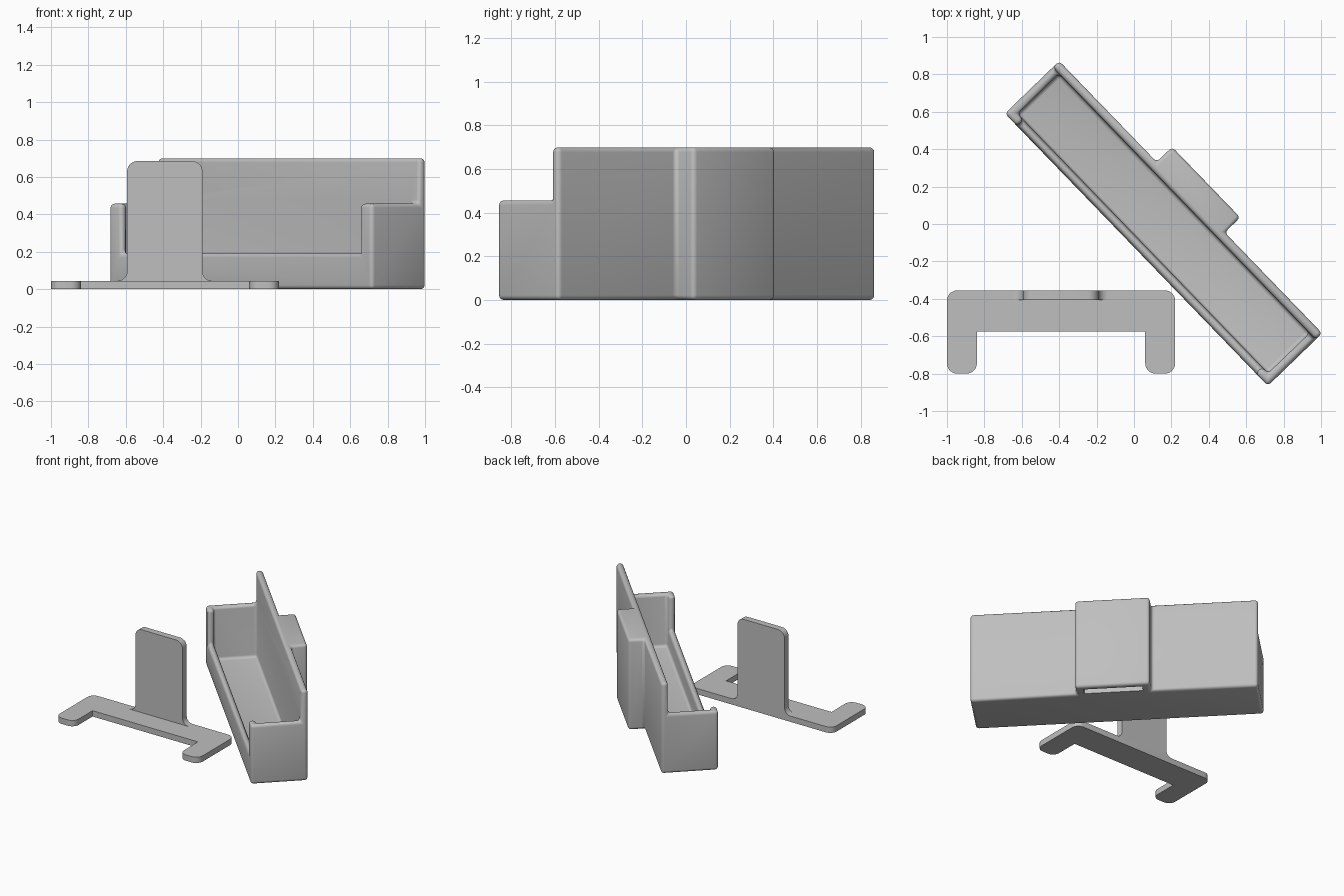
import bpy, bmesh, math
from mathutils import Vector

if "Cube" in bpy.data.objects:
    bpy.data.objects.remove(bpy.data.objects["Cube"])

grey = bpy.data.materials.new("plain grey")
grey.diffuse_color = (0.52, 0.52, 0.52, 1)
grey.use_nodes = True
grey.node_tree.nodes["Principled BSDF"].inputs["Base Color"].default_value = grey.diffuse_color


def outline(pts, steps=7):
    """2D outline from (x, y, corner radius) points."""
    out = []
    for i, (x, y, r) in enumerate(pts):
        p = Vector((x, y))
        if r == 0:
            out.append(p)
            continue
        a = (Vector(pts[i - 1][:2]) - p).normalized()
        b = (Vector(pts[(i + 1) % len(pts)][:2]) - p).normalized()
        c = p + (a + b) * r          # right-angled corners
        for k in range(steps + 1):
            t = k / steps * math.pi / 2
            out.append(c - b * r * math.cos(t) - a * r * math.sin(t))
    return out


def prism(name, pts, lo, hi, upright=False):
    """Extrude an outline along z, or along y when upright."""
    bm = bmesh.new()
    place = (lambda p, h: (p.x, h, p.y)) if upright else (lambda p, h: (p.x, p.y, h))
    low = [bm.verts.new(place(p, lo)) for p in pts]
    top = [bm.verts.new(place(p, hi)) for p in pts]
    bm.faces.new(low)
    bm.faces.new(top)
    for i in range(len(pts)):
        j = (i + 1) % len(pts)
        bm.faces.new((low[i], low[j], top[j], top[i]))
    bmesh.ops.recalc_face_normals(bm, faces=bm.faces)
    me = bpy.data.meshes.new(name)
    bm.to_mesh(me)
    bm.free()
    ob = bpy.data.objects.new(name, me)
    bpy.context.collection.objects.link(ob)
    me.materials.append(grey)
    return ob


def block(name, x0, x1, y0, y1, z0, z1):
    pts = [(x0, y0, 0), (x1, y0, 0), (x1, y1, 0), (x0, y1, 0)]
    return prism(name, outline(pts), z0, z1)


def activate(ob):
    bpy.ops.object.select_all(action='DESELECT')
    ob.select_set(True)
    bpy.context.view_layer.objects.active = ob


def apply_mod(ob, kind, **settings):
    m = ob.modifiers.new(kind.lower(), kind)
    for k, v in settings.items():
        setattr(m, k, v)
    activate(ob)
    bpy.ops.object.modifier_apply(modifier=m.name)


def cut(ob, *bounds):
    c = block("cutter", *bounds)
    c.hide_render = True
    apply_mod(ob, 'BOOLEAN', operation='DIFFERENCE', solver='EXACT', object=c)
    bpy.data.objects.remove(c)


def smooth(ob):
    activate(ob)
    bpy.ops.object.shade_smooth_by_angle(angle=math.radians(35))


# Tray with a socket block on its back, built straight and then turned
A, B, WALL = 1.012, 0.202, 0.048
S, SB = 0.262, 0.317
tray = prism("tray", outline([(-A, -B, 0), (A, -B, 0), (A, B, 0), (S, B, 0),
                              (S, SB, 0), (-S, SB, 0), (-S, B, 0), (-A, B, 0)]), 0, 0.70)
cut(tray, -A + WALL, A - WALL, -B + WALL, B - WALL, 0.05, 1)   # inside
cut(tray, -2, 2, -1, B - WALL, 0.457, 1)                       # lower end walls
cut(tray, -0.918, 0.918, -1, -B + WALL + 0.02, 0.19, 1)        # low front wall
apply_mod(tray, 'DECIMATE', decimate_type='DISSOLVE', angle_limit=math.radians(1))
apply_mod(tray, 'BEVEL', width=0.022, segments=4, limit_method='ANGLE',
          angle_limit=math.radians(40))
cut(tray, -0.207, 0.207, 0.22, 0.278, -0.1, 0.64)              # blind socket
smooth(tray)
tray.rotation_euler.z = math.radians(-46)
tray.location = (0.158, 0.003, 0)

# Flat U-shaped foot
R = 0.055
foot = prism("foot", outline([
    (-1, -0.355, R), (-1, -0.80, R), (-0.84, -0.80, R), (-0.84, -0.575, 0),
    (0.06, -0.575, 0), (0.06, -0.80, R), (0.22, -0.80, R), (0.22, -0.355, R)]), 0, 0.045)
smooth(foot)

# Upright tongue with flared root
tongue = prism("tongue", outline([
    (-0.65, 0.045, 0), (-0.593, 0.045, 0.05), (-0.593, 0.685, R),
    (-0.19, 0.685, R), (-0.19, 0.045, 0.05), (-0.133, 0.045, 0)]),
    -0.405, -0.355, upright=True)
smooth(tongue)
